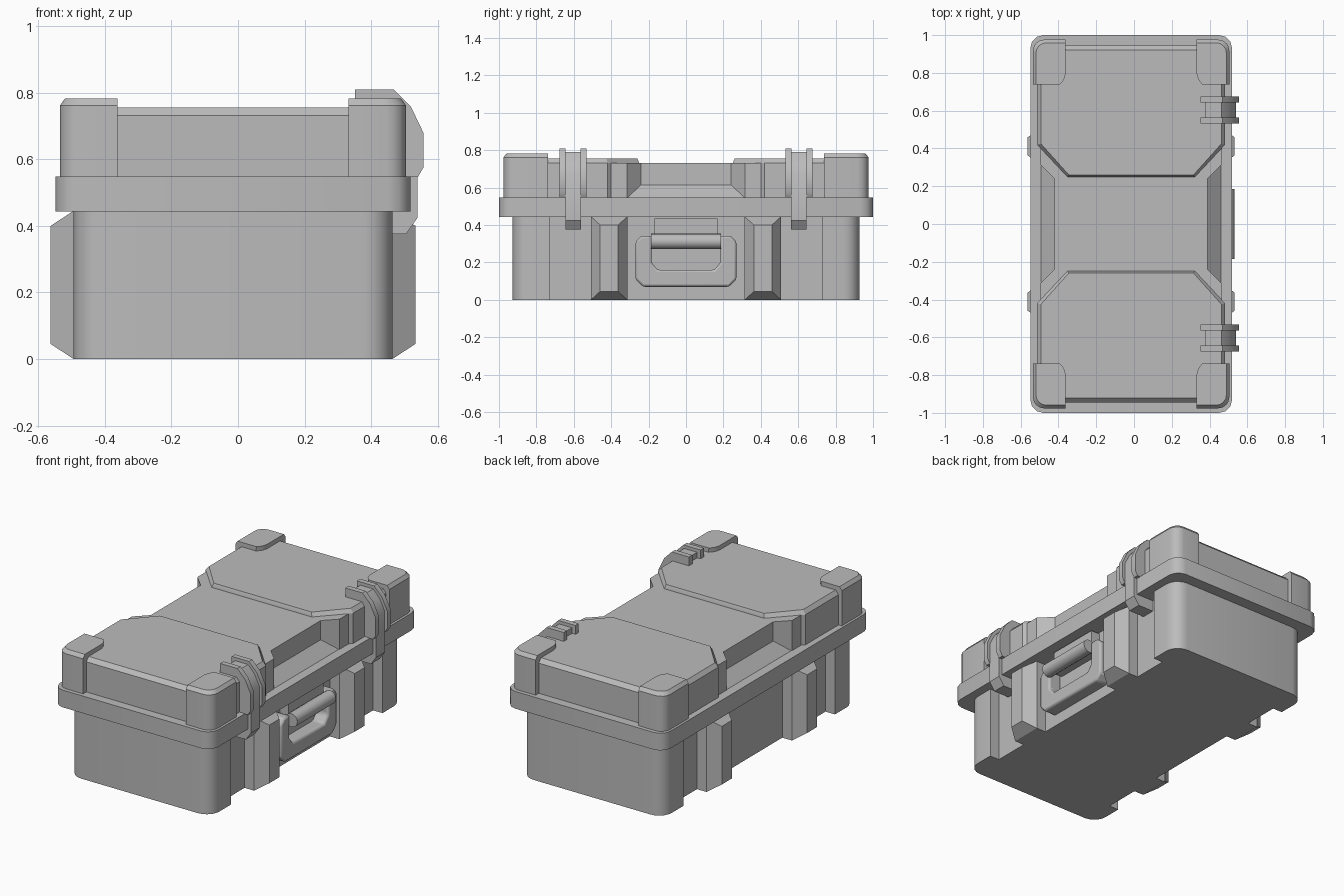
import bpy, bmesh, math

if "Cube" in bpy.data.objects:
    bpy.data.objects.remove(bpy.data.objects["Cube"])

CX = -0.015  # the case itself sits slightly left because the latches stick out
grey = bpy.data.materials.new("case grey")
grey.diffuse_color = (0.5, 0.5, 0.5, 1)
grey.use_nodes = True
grey.node_tree.nodes["Principled BSDF"].inputs["Base Color"].default_value = grey.diffuse_color


def loft(name, rings, bevel=0):
    """Skin a stack of equal-length rings of 3D points and cap both ends."""
    bm = bmesh.new()
    vs = [[bm.verts.new(p) for p in r] for r in rings]
    n = len(rings[0])
    for a, b in zip(vs, vs[1:]):
        for i in range(n):
            j = (i + 1) % n
            bm.faces.new((a[i], a[j], b[j], b[i]))
    bm.faces.new(vs[0])
    bm.faces.new(vs[-1])
    bmesh.ops.recalc_face_normals(bm, faces=bm.faces)
    me = bpy.data.meshes.new(name)
    bm.to_mesh(me)
    bm.free()
    me.materials.append(grey)
    ob = bpy.data.objects.new(name, me)
    bpy.context.collection.objects.link(ob)
    bpy.context.view_layer.objects.active = ob
    for o in bpy.context.selected_objects:
        o.select_set(False)
    ob.select_set(True)
    if bevel:
        m = ob.modifiers.new("bevel", 'BEVEL')
        m.width, m.segments = bevel, 2
    bpy.ops.object.shade_smooth_by_angle(angle=math.radians(32))
    return ob


def flat(pts, z, sx=1, sy=1):
    return [(CX + sx * x, sy * y, z) for x, y in pts]


def arc(x, y, r, n):
    """Rounded corner whose sharp corner would be at x, y."""
    return [(x - r + r * math.cos(i * math.pi / 2 / n),
             y - r + r * math.sin(i * math.pi / 2 / n)) for i in range(n + 1)]


def four(q):
    """Mirror a first-quadrant outline to a full loop."""
    return (q + [(-x, y) for x, y in reversed(q)] + [(-x, -y) for x, y in q]
            + [(x, -y) for x, y in reversed(q)])


def along_y(name, prof, y0, y1):
    return loft(name, [[(x, y, z) for x, z in prof] for y in (y0, y1)])


# Lower body with thicker rounded ends
body = four([(0.415, 0.73), (0.479, 0.73)] + arc(0.479, 0.927, 0.085, 5))
loft("body", [flat(body, 0), flat(body, 0.46)])

# Rim
rim = four(arc(0.534, 1.0, 0.068, 3))
loft("rim", [flat(rim, 0.443), flat(rim, 0.548)])

# Lid middle, notched on both sides
mid = four([(0.405, 0.24), (0.48, 0.315), (0.48, 0.45)])
loft("lid_middle", [flat(mid, 0.54), flat(mid, 0.732)])

for sx in (1, -1):
    # Sloped floor of the side notch
    loft("notch_slope", [
        flat([(0.38, -0.3), (0.48, -0.315), (0.48, 0.315), (0.38, 0.3)], 0.545, sx),
        flat([(0.38, -0.24), (0.405, -0.24), (0.405, 0.24), (0.38, 0.24)], 0.615, sx)])

for sy in (1, -1):
    # Raised lid ends with chamfered edge
    low = [(0.4975, 0.945), (0.4975, 0.42), (0.338, 0.25)]
    top = [(0.478, 0.922), (0.478, 0.425), (0.33, 0.26)]
    low += [(-x, y) for x, y in reversed(low)]
    top += [(-x, y) for x, y in reversed(top)]
    loft("lid_end", [flat(low, 0.54, 1, sy), flat(low, 0.732, 1, sy),
                     flat(top, 0.756, 1, sy)])

    for sx in (1, -1):
        # Corner guards
        cap = [(0.38, 0.738), (0.52, 0.738)] + arc(0.52, 0.976, 0.06, 4) + \
              [(0.347, 0.976), (0.347, 0.80), (0.357, 0.765)]
        capt = [(0.347 + (x - 0.347) * 0.91, 0.738 + (y - 0.738) * 0.93) for x, y in cap]
        loft("corner_guard", [flat(cap, 0.54, sx, sy), flat(cap, 0.762, sx, sy),
                              flat(capt, 0.783, sx, sy)])

        # Body ribs: block base with a tapered front
        def rib(x, hy, z0, z1):
            return [(CX + sx * x, sy * (0.411 + a), z)
                    for a, z in ((-hy, z0), (hy, z0), (hy, z1), (-hy, z1))]
        loft("rib", [rib(0.40, 0.097, 0, 0.445), rib(0.479, 0.097, 0, 0.445),
                     rib(0.548, 0.048, 0.045, 0.4)])

    # Latches on the right side
    plate = [(0.352, 0.72), (0.352, 0.81), (0.468, 0.81), (0.52, 0.757),
             (0.557, 0.68), (0.557, 0.575), (0.54, 0.546), (0.45, 0.546)]
    band = [(0.375, 0.72), (0.375, 0.79), (0.462, 0.79), (0.505, 0.745), (0.54, 0.675),
            (0.54, 0.425), (0.505, 0.375), (0.39, 0.375), (0.39, 0.72)]
    y = 0.603 * sy
    along_y("latch_band", band, y - 0.042, y + 0.042)
    for s in (1, -1):
        along_y("latch_plate", plate, y + s * 0.040, y + s * 0.072)

# Carry handle on the right side: U frame, grip and mount
half = [(0.23, 0.07), (0.27, 0.11), (0.27, 0.31), (0.24, 0.342), (0.185, 0.342),
        (0.185, 0.20), (0.15, 0.16)]
u = half + [(-a, z) for a, z in reversed(half)]
loft("handle_frame", [[(x, a, z) for a, z in u] for x in (0.39, 0.48)], bevel=0.012)
grip = [(0.49 + 0.041 * math.cos(i * math.pi / 8), 0.313 + 0.041 * math.sin(i * math.pi / 8))
        for i in range(16)]
along_y("handle_grip", grip, -0.186, 0.186)
along_y("handle_mount", [(0.39, 0.3), (0.46, 0.3), (0.46, 0.435), (0.39, 0.435)], -0.168, 0.168)
